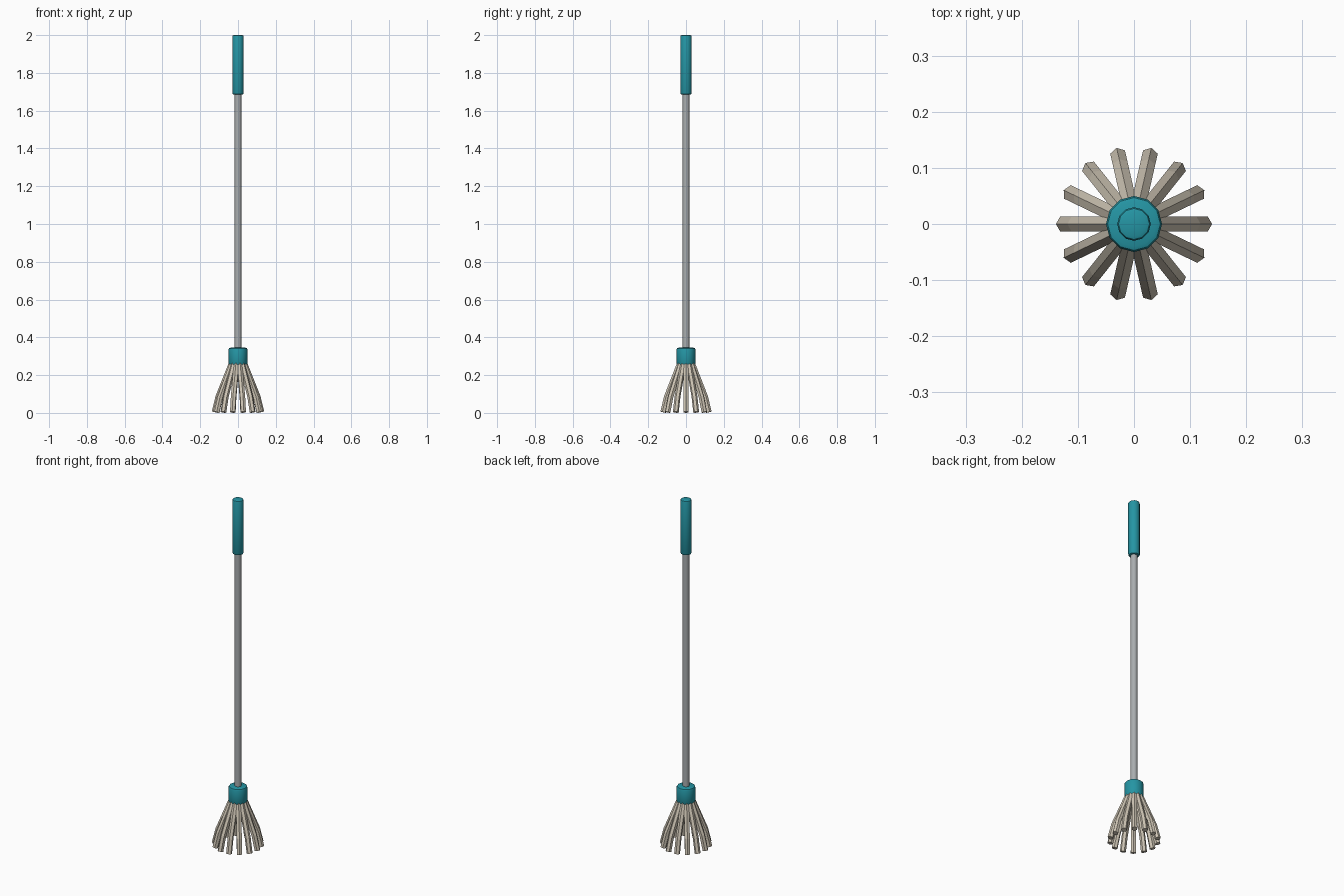
import bpy, bmesh, math
from mathutils import Vector

if "Cube" in bpy.data.objects:
    bpy.data.objects.remove(bpy.data.objects["Cube"])


def material(name, color):
    m = bpy.data.materials.new(name)
    m.diffuse_color = (*color, 1)
    m.use_nodes = True
    m.node_tree.nodes["Principled BSDF"].inputs["Base Color"].default_value = m.diffuse_color
    return m


TEAL = material("teal plastic", (0.018, 0.30, 0.37))
METAL = material("grey metal", (0.40, 0.42, 0.43))
CLOTH = material("beige cloth", (0.62, 0.56, 0.46))


def finish(bm, name, mat, smooth=None):
    bmesh.ops.recalc_face_normals(bm, faces=bm.faces)
    me = bpy.data.meshes.new(name)
    bm.to_mesh(me)
    bm.free()
    me.materials.append(mat)
    ob = bpy.data.objects.new(name, me)
    bpy.context.collection.objects.link(ob)
    if smooth:
        bpy.ops.object.select_all(action='DESELECT')
        ob.select_set(True)
        bpy.context.view_layer.objects.active = ob
        bpy.ops.object.shade_smooth_by_angle(angle=math.radians(smooth))
    return ob


def skin(bm, rings):
    # join rings of points into a capped tube
    rows = [[bm.verts.new(p) for p in r] for r in rings]
    n = len(rows[0])
    for a, b in zip(rows, rows[1:]):
        for i in range(n):
            j = (i + 1) % n
            bm.faces.new((a[i], a[j], b[j], b[i]))
    bm.faces.new(rows[0][::-1])
    bm.faces.new(rows[-1])


def lathe(name, profile, sides, mat):
    bm = bmesh.new()
    skin(bm, [[(r * math.cos(2 * math.pi * i / sides),
                r * math.sin(2 * math.pi * i / sides), z)
               for i in range(sides)] for r, z in profile])
    return finish(bm, name, mat, 35)


def rounded(r, z0, z1, b):
    k = b * 0.3
    return [(r - b, z0), (r - k, z0 + k), (r, z0 + b),
            (r, z1 - b), (r - k, z1 - k), (r - b, z1)]


# pole, grip and collar
lathe("pole", [(0.018, 0.29), (0.018, 1.75)], 12, METAL)
lathe("grip", rounded(0.03, 1.685, 2.0, 0.008), 12, TEAL)
lathe("collar", rounded(0.05, 0.25, 0.345, 0.01), 12, TEAL)

# ring of drooping hexagonal strands
PATH = [(0.030, 0.27), (0.066, 0.18), (0.104, 0.085), (0.124, 0.004)]
COUNT, RADIUS = 14, 0.0155
for s in range(COUNT):
    a = 2 * math.pi * s / COUNT
    out = Vector((math.cos(a), math.sin(a), 0))
    side = Vector((-math.sin(a), math.cos(a), 0))
    up = Vector((0, 0, 1))
    rings = []
    for k, (r, z) in enumerate(PATH):
        p, q = PATH[max(k - 1, 0)], PATH[min(k + 1, len(PATH) - 1)]
        t = (out * (q[0] - p[0]) + up * (q[1] - p[1])).normalized()
        nrm = side.cross(t)
        if nrm.dot(out) < 0:
            nrm = -nrm
        c = out * r + up * (z + (0.0 if k < 3 else 0.004))
        rings.append([c + RADIUS * (nrm * math.cos(i * math.pi / 3)
                                    + side * math.sin(i * math.pi / 3))
                      for i in range(6)])
    # keep the strand tips on the floor
    for v in rings[-1]:
        v.z = max(v.z, 0)
    low = min(v.z for v in rings[-1])
    for v in rings[-1]:
        v.z -= low
    bm = bmesh.new()
    skin(bm, rings)
    finish(bm, f"mop_strand_{s + 1}", CLOTH)
